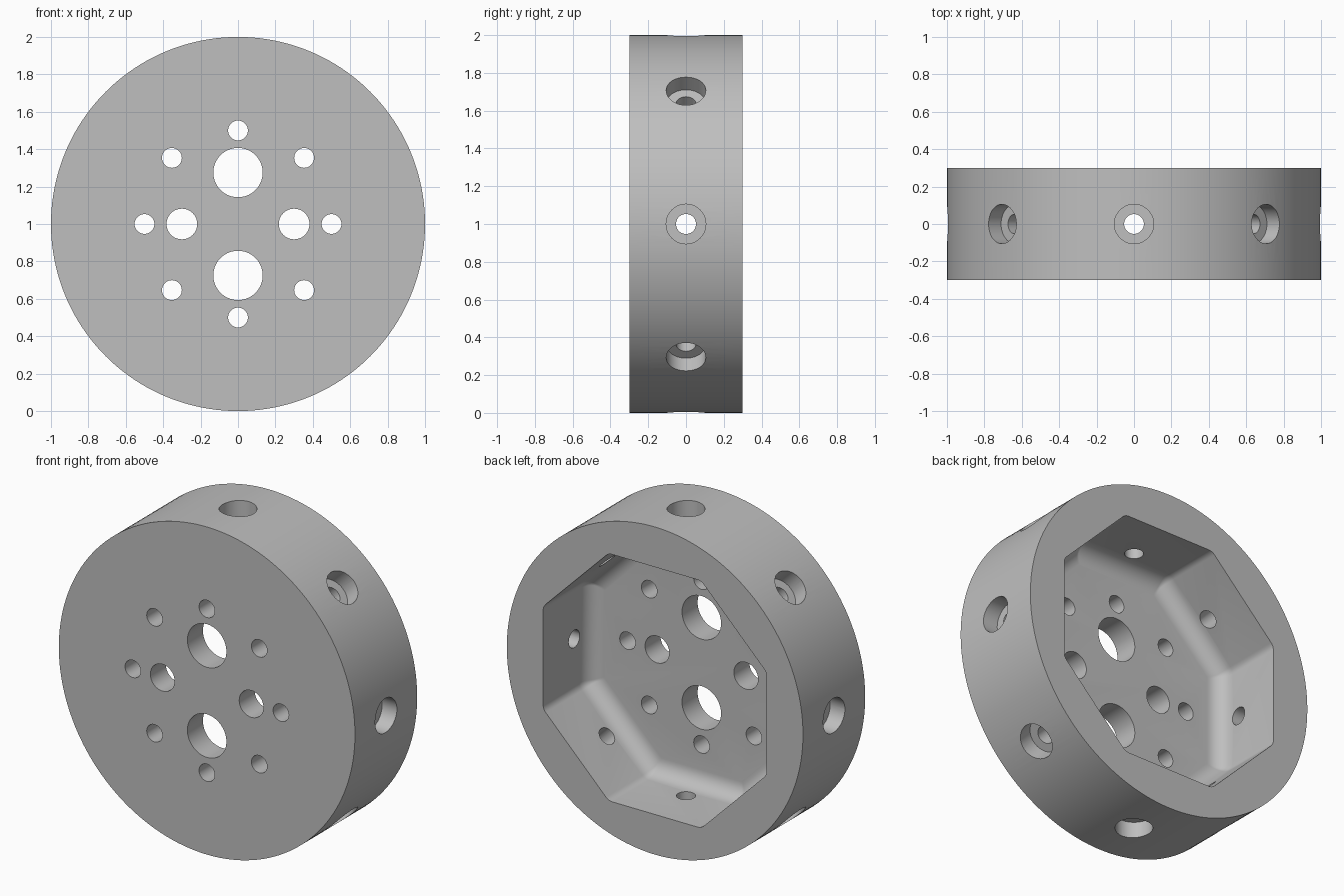
import bpy, bmesh, math
from mathutils import Matrix, Vector

if "Cube" in bpy.data.objects:
    bpy.data.objects.remove(bpy.data.objects["Cube"], do_unlink=True)

HALF = 0.3          # half thickness of the disc
FLOOR = -0.15       # y of the pocket floor
APOTHEM = 0.755     # centre to pocket wall
CORNER = 0.06       # radius of the pocket's upright corners
FILLET = 0.1        # radius between pocket wall and floor


def circle(radius, count):
    return [(radius * math.cos(math.tau * i / count),
             radius * math.sin(math.tau * i / count)) for i in range(count)]


def rounded_octagon(apothem, radius, steps=6):
    points = []
    reach = (apothem - radius) / math.cos(math.pi / 8)
    for k in range(8):
        mid = math.pi / 8 + k * math.pi / 4
        for i in range(steps + 1):
            a = mid + (i / steps - 0.5) * math.pi / 4
            points.append((reach * math.cos(mid) + radius * math.cos(a),
                           reach * math.sin(mid) + radius * math.sin(a)))
    return points


def loft(bm, rings, matrix):
    """Closed solid through (outline, height) rings, placed by matrix."""
    loops = [[bm.verts.new(matrix @ Vector((x, y, h))) for x, y in outline]
             for outline, h in rings]
    bm.faces.new(loops[0][::-1])
    bm.faces.new(loops[-1])
    n = len(loops[0])
    for low, high in zip(loops, loops[1:]):
        for i in range(n):
            j = (i + 1) % n
            bm.faces.new((low[i], low[j], high[j], high[i]))


def make_object(name, bm):
    bmesh.ops.recalc_face_normals(bm, faces=bm.faces)
    mesh = bpy.data.meshes.new(name)
    bm.to_mesh(mesh)
    bm.free()
    obj = bpy.data.objects.new(name, mesh)
    bpy.context.collection.objects.link(obj)
    return obj


# Local height runs along the disc axis, from front (-y) to back (+y)
axis = Matrix.Translation((0, 0, 1)) @ Matrix.Rotation(-math.pi / 2, 4, 'X')

# Solid disc
bm = bmesh.new()
loft(bm, [(circle(1, 160), -HALF), (circle(1, 160), HALF)], axis)
disc = make_object("hub_disc", bm)

# Octagonal pocket with a filleted floor, open at the back
rings = []
for i in range(9):
    t = i / 8 * math.pi / 2
    inset = FILLET * (1 - math.sin(t))
    rings.append((rounded_octagon(APOTHEM - inset, max(CORNER - inset, 0.02)),
                  FLOOR + FILLET * (1 - math.cos(t))))
rings.append((rounded_octagon(APOTHEM, CORNER), HALF + 0.1))
bm = bmesh.new()
loft(bm, rings, axis)
pocket = make_object("pocket_cutter", bm)

# Axial holes: a ring of eight bolt holes, two large and two medium holes
bm = bmesh.new()
holes = [(0.5, k * math.pi / 4, 0.053) for k in range(8)]
for side in (0, math.pi):
    holes.append((0.275, side + math.pi / 2, 0.132))
    holes.append((0.3, side, 0.082))
for reach, angle, radius in holes:
    place = Matrix.Translation((reach * math.cos(angle), reach * math.sin(angle), 0))
    ring = circle(radius, 40)
    loft(bm, [(ring, -HALF - 0.1), (ring, 0)], axis @ place)

# Eight counterbored holes through the rim
small, large = circle(0.053, 40), circle(0.105, 40)
for k in range(8):
    turn = Matrix.Translation((0, 0, 1)) @ Matrix.Rotation(k * math.pi / 4, 4, 'Y')
    loft(bm, [(small, 0.62), (small, 0.9), (large, 0.9), (large, 1.1)], turn)
drills = make_object("hole_cutters", bm)

# Cut the pocket, then the holes
bpy.ops.object.select_all(action='DESELECT')
bpy.context.view_layer.objects.active = disc
disc.select_set(True)
for cutter in (pocket, drills):
    cutter.hide_render = True
    mod = disc.modifiers.new(cutter.name, 'BOOLEAN')
    mod.operation = 'DIFFERENCE'
    mod.solver = 'EXACT'
    mod.object = cutter
    bpy.ops.object.modifier_apply(modifier=mod.name)
    bpy.data.objects.remove(cutter, do_unlink=True)

# Plain grey metal
grey = bpy.data.materials.new("plain_grey")
grey.use_nodes = True
colour = (0.52, 0.52, 0.52, 1)
grey.diffuse_color = colour
grey.node_tree.nodes["Principled BSDF"].inputs["Base Color"].default_value = colour
disc.data.materials.clear()
disc.data.materials.append(grey)
bpy.ops.object.shade_smooth_by_angle(angle=math.radians(30))
